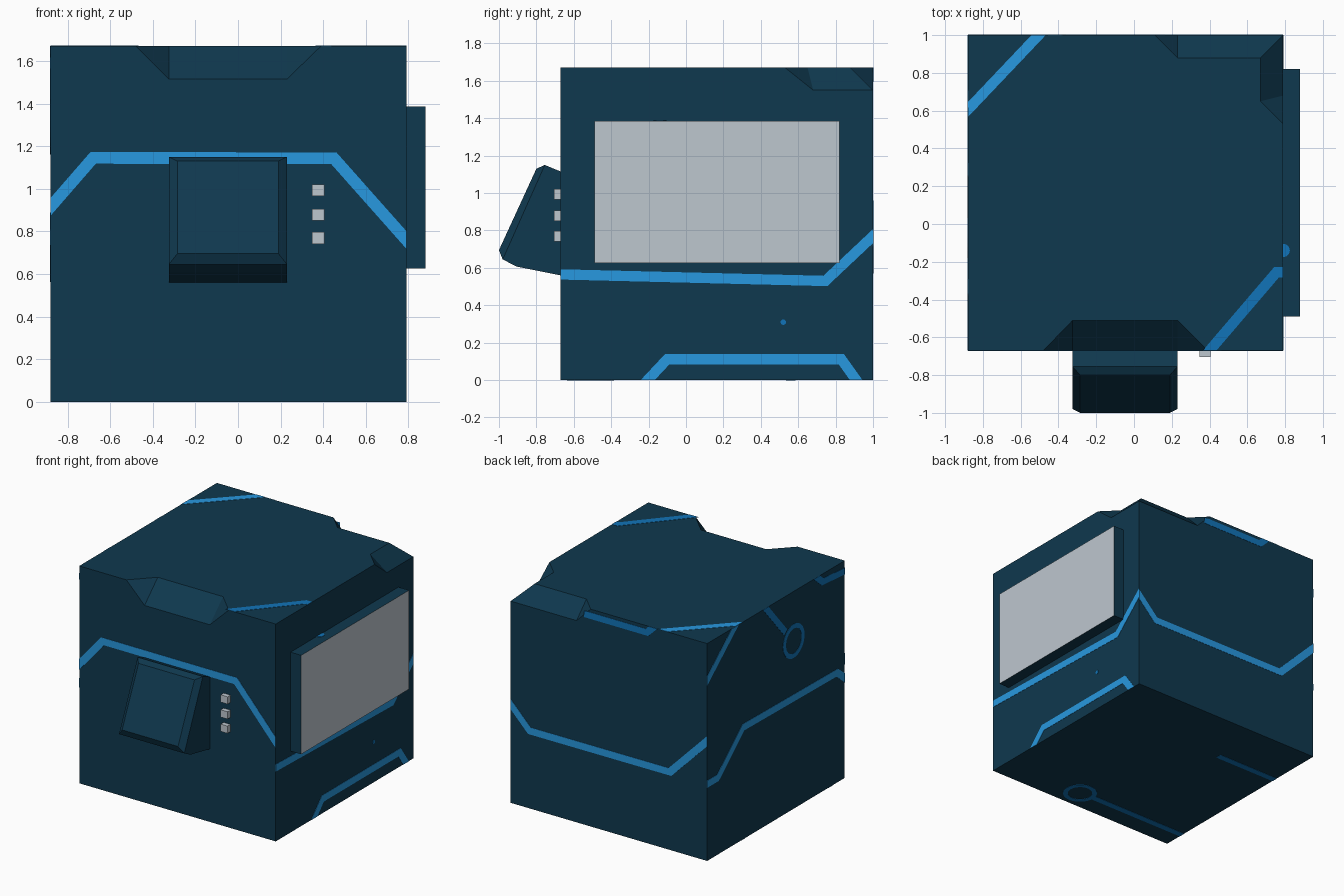
import bpy, bmesh, math
from mathutils import Vector, Matrix

if "Cube" in bpy.data.objects:
    bpy.data.objects.remove(bpy.data.objects["Cube"])

L, R, F, B, T = -0.88, 0.79, -0.67, 1.0, 1.67   # cube bounds: left, right, front, back, top


def material(name, rgb):
    m = bpy.data.materials.new(name)
    lin = [(c / 255 / 12.92 if c < 11 else ((c / 255 + 0.055) / 1.055) ** 2.4) for c in rgb]
    m.diffuse_color = (*lin, 1)
    m.use_nodes = True
    m.node_tree.nodes["Principled BSDF"].inputs["Base Color"].default_value = m.diffuse_color
    return m


NAVY = material("dark navy", (15, 56, 78))
BLUE = material("bright blue", (39, 152, 224))
DEEP = material("deep blue", (17, 116, 184))
GREY = material("light grey", (190, 199, 207))


def finish(name, bm, *mats):
    bmesh.ops.recalc_face_normals(bm, faces=bm.faces)
    me = bpy.data.meshes.new(name)
    bm.to_mesh(me)
    bm.free()
    for m in mats:
        me.materials.append(m)
    ob = bpy.data.objects.new(name, me)
    bpy.context.collection.objects.link(ob)
    return ob


def box(name, x0, x1, y0, y1, z0, z1, *mats):
    bm = bmesh.new()
    bmesh.ops.create_cube(bm, size=1)
    for v in bm.verts:
        v.co = (x0 + (v.co.x + 0.5) * (x1 - x0), y0 + (v.co.y + 0.5) * (y1 - y0),
                z0 + (v.co.z + 0.5) * (z1 - z0))
    if len(mats) > 1:                      # second colour on the +x face
        bm.normal_update()
        for f in bm.faces:
            f.material_index = int(f.normal.x > 0.9)
    return finish(name, bm, *mats)


# Cube body with chamfered notches on the front top edge and the back right corner
P = dict(a=(L, F, 0), b=(R, F, 0), c=(R, B, 0), d=(L, B, 0), e=(L, F, T), f=(R, F, T), g=(L, B, T),
         p=(-0.48, F, T), q=(-0.325, F, 1.515), r=(-0.325, -0.51, T),
         s=(0.39, F, T), t=(0.23, F, 1.515), u=(0.23, -0.51, T),
         D=(0.11, B, T), E=(0.23, B, 1.55), F=(0.23, 0.88, T), G=(0.67, 0.88, T),
         H=(R, B, 1.55), I=(0.67, 0.65, T), J=(R, 0.68, 1.55), K=(R, 0.53, T))
bm = bmesh.new()
V = {k: bm.verts.new(co) for k, co in P.items()}
for face in ("dcba aegd abfstqpe bcHJKf cdgDEH eprusfKIGFDg "
             "pqr qtur sut DFE EFGH HGIJ JIK").split():
    bm.faces.new([V[k] for k in face])
finish("cube_body", bm, NAVY)

# Side screen: dark slab with a grey face
box("side_panel", R - 0.02, 0.88, -0.49, 0.82, 0.625, 1.385, NAVY, GREY)

# Three front buttons
for i, z in enumerate((0.74, 0.85, 0.965)):
    box(f"button_{i + 1}", 0.347, 0.405, -0.705, F + 0.02, z, z + 0.056, GREY)

# Tilted front console: side profile pulled across x, front face raised with a bevel
bm = bmesh.new()
prof = [(F, 1.115), (F, 0.56), (-0.905, 0.607), (-0.98, 0.645), (-0.755, 1.15)]
sides = [[bm.verts.new((x, y, z)) for y, z in prof] for x in (-0.325, 0.23)]
n = len(prof)
for s in sides:
    bm.faces.new(s)
for i in range(n):
    if i != 3:
        j = (i + 1) % n
        bm.faces.new((sides[0][i], sides[0][j], sides[1][j], sides[1][i]))
outer = [sides[0][3], sides[1][3], sides[1][4], sides[0][4]]
inner = [bm.verts.new(co) for co in ((-0.285, -1, 0.695), (0.19, -1, 0.695),
                                     (0.19, -0.80, 1.13), (-0.285, -0.80, 1.13))]
bm.faces.new(inner)
for i in range(4):
    j = (i + 1) % 4
    bm.faces.new((outer[i], outer[j], inner[j], inner[i]))
finish("front_console", bm, NAVY)

# Frames of the six cube sides: origin, u axis, v axis, normal
X, Y, Z = Vector((1, 0, 0)), Vector((0, 1, 0)), Vector((0, 0, 1))
SIDES = dict(front=((0, F, 0), X, Z, -Y), back=((0, B, 0), X, Z, Y),
             right=((R, 0, 0), Y, Z, X), left=((L, 0, 0), Y, Z, -X),
             top=((0, 0, T), X, Y, Z), bottom=((0, 0, 0), X, Y, -Z))
RANGE = {0: (L, R), 1: (F, B), 2: (0, T)}


def place(name, bm, side, mat, origin=None):
    """Thicken a flat drawing a little and lay it on one side of the cube."""
    o, u, v, nrm = SIDES[side]
    o = Vector(origin or o)
    res = bmesh.ops.extrude_face_region(bm, geom=bm.faces[:])
    for e in res["geom"]:
        if isinstance(e, bmesh.types.BMVert):
            e.co.z += 0.002
    m = Matrix((u, v, nrm)).transposed().to_4x4()
    m.translation = o
    bm.transform(m)
    finish(name, bm, mat)


def strip(name, side, pts, mat, w=0.055):
    """Mitred band along a path; ends on the cube's edges are trimmed flush."""
    _, u, v, _ = SIDES[side]
    bounds = [RANGE[max(range(3), key=lambda i: a[i])] for a in (u, v)]
    pts = [Vector(p) for p in pts]
    for end, nxt in ((0, 1), (-1, -2)):
        p = pts[end]
        if any(abs(p[k] - b) < 0.005 for k in (0, 1) for b in bounds[k]):
            pts[end] = p + (p - pts[nxt]).normalized() * 0.1
    dirs = [(b - a).normalized() for a, b in zip(pts, pts[1:])]
    bm = bmesh.new()
    rows = []
    for i, p in enumerate(pts):
        d0, d1 = dirs[max(i - 1, 0)], dirs[min(i, len(dirs) - 1)]
        t = (d0 + d1).normalized()
        off = Vector((-t.y, t.x)) * (w / 2 / t.dot(d0))
        rows.append([bm.verts.new((*(p + off * s), 0)) for s in (1, -1)])
    for a, b in zip(rows, rows[1:]):
        bm.faces.new((a[0], a[1], b[1], b[0]))
    for k in (0, 1):
        for b, sgn in zip(bounds[k], (-1, 1)):
            co, no = [0, 0, 0], [0, 0, 0]
            co[k], no[k] = b, sgn
            bmesh.ops.bisect_plane(bm, geom=bm.verts[:] + bm.edges[:] + bm.faces[:],
                                   plane_co=co, plane_no=no, clear_outer=True)
    place(name, bm, side, mat)


def ring(name, side, c, r0, r1, mat, seg=32):
    bm = bmesh.new()
    rows = [[bm.verts.new((c[0] + r * math.cos(k * math.tau / seg),
                           c[1] + r * math.sin(k * math.tau / seg), 0)) for r in (r0, r1)]
            for k in range(seg)]
    for k in range(seg):
        a, b = rows[k], rows[(k + 1) % seg]
        bm.faces.new((a[0], a[1], b[1], b[0]))
    place(name, bm, side, mat)


def disc(name, side, c, r, mat, arc=math.tau, start=0, origin=None):
    bm = bmesh.new()
    bm.faces.new([bm.verts.new((c[0] + r * math.cos(start + k * arc / 12),
                                c[1] + r * math.sin(start + k * arc / 12), 0))
                  for k in range(12 if arc > 6 else 13)])
    place(name, bm, side, mat, origin)


# Bright circuit bands
strip("front_band", "front", [(L, 0.915), (-0.68, 1.145), (0.45, 1.143), (R, 0.76)], BLUE)
strip("right_band", "right", [(F, 0.565), (0.745, 0.53), (B, 0.77)], BLUE)
strip("right_low_band", "right", [(-0.205, 0), (-0.1, 0.112), (0.83, 0.112), (0.91, 0)], BLUE)
strip("back_band", "back", [(R, 0.76), (0.63, 0.597), (-0.565, 0.6), (L, 0.92)], BLUE)
strip("left_band", "left", [(B, 0.59), (0.87, 0.59), (0.56, 0.86), (-0.575, 0.845), (F, 0.77)], BLUE)
strip("left_corner_band", "left", [(B, 1.385), (0.66, T)], BLUE)
strip("top_corner_band", "top", [(L, 0.605), (-0.505, B)], BLUE)

# Deep blue circuit traces, rings and dots
strip("top_front_trace", "top", [(0.40, F), (0.755, -0.255), (R, -0.255)], DEEP)
strip("back_top_trace", "back", [(0.165, 1.62), (-0.37, 1.62), (-0.42, T)], DEEP, 0.05)
strip("left_top_trace", "left", [(F, 1.59), (-0.40, 1.61), (-0.33, T)], DEEP, 0.05)
strip("left_ring_trace", "left", [(0.29, T), (0.05, 1.395)], DEEP, 0.05)
ring("left_ring", "left", (-0.05, 1.29), 0.095, 0.13, DEEP)
strip("bottom_trace", "bottom", [(-0.34, 0.56), (L, 0.56)], DEEP, 0.05)
strip("bottom_ring_trace", "bottom", [(-0.03, -0.5), (L, -0.5)], DEEP, 0.05)
ring("bottom_ring", "bottom", (0.09, -0.51), 0.09, 0.125, DEEP)
disc("right_dot", "right", (0.52, 0.31), 0.015, DEEP)
disc("panel_top_dot", "top", (R, -0.14), 0.035, DEEP, math.pi, -math.pi / 2, (0, 0, 1.385))
